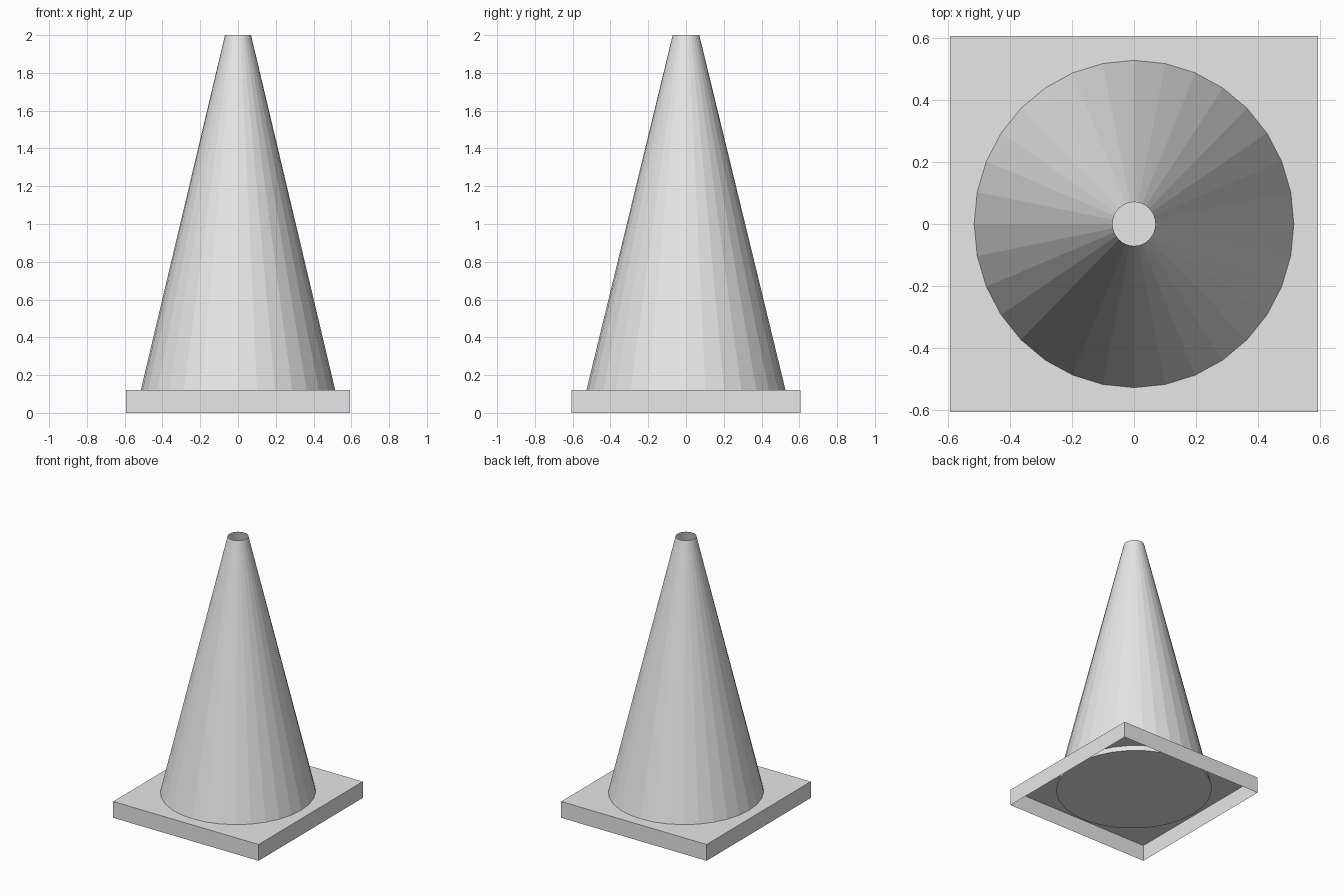
import bpy
import bmesh
from mathutils import Matrix

default = bpy.data.objects.get("Cube")
if default:
    bpy.data.objects.remove(default, do_unlink=True)

GREY = (0.8, 0.8, 0.8, 1.0)
grey = bpy.data.materials.new("plain grey")
grey.use_nodes = True
grey.diffuse_color = GREY
grey.node_tree.nodes["Principled BSDF"].inputs["Base Color"].default_value = GREY

HALF_X, HALF_Y = 0.592, 0.606    # base half sizes
BASE_TOP = 0.12
CONE_BOTTOM, CONE_TOP = 0.075, 2.0
SQUASH = HALF_X / HALF_Y         # the whole model is slightly narrower in x


def finish(name, bm):
    mesh = bpy.data.meshes.new(name)
    bm.to_mesh(mesh)
    bm.free()
    mesh.materials.append(grey)
    obj = bpy.data.objects.new(name, mesh)
    bpy.context.collection.objects.link(obj)
    return obj


def remove_faces(bm, direction):
    """Open the shell on the side whose normal points up (1) or down (-1)."""
    bm.normal_update()
    faces = [f for f in bm.faces if f.normal.z * direction > 0.9]
    bmesh.ops.delete(bm, geom=faces, context='FACES')


# Square base: a thin shell, open underneath
bm = bmesh.new()
bmesh.ops.create_cube(bm, size=1, matrix=Matrix.Translation((0, 0, BASE_TOP / 2))
                      @ Matrix.Diagonal((2 * HALF_X, 2 * HALF_Y, BASE_TOP, 1)))
remove_faces(bm, -1)
finish("base", bm)

# Cone: open at the tip, closed at the bottom, sunk a little through the base
bm = bmesh.new()
bmesh.ops.create_cone(bm, cap_ends=True, segments=32, radius1=0.538, radius2=0.0705,
                      depth=CONE_TOP - CONE_BOTTOM,
                      matrix=Matrix.Translation((0, 0, (CONE_TOP + CONE_BOTTOM) / 2))
                      @ Matrix.Diagonal((SQUASH, 1, 1, 1)))
remove_faces(bm, 1)
finish("cone", bm)
